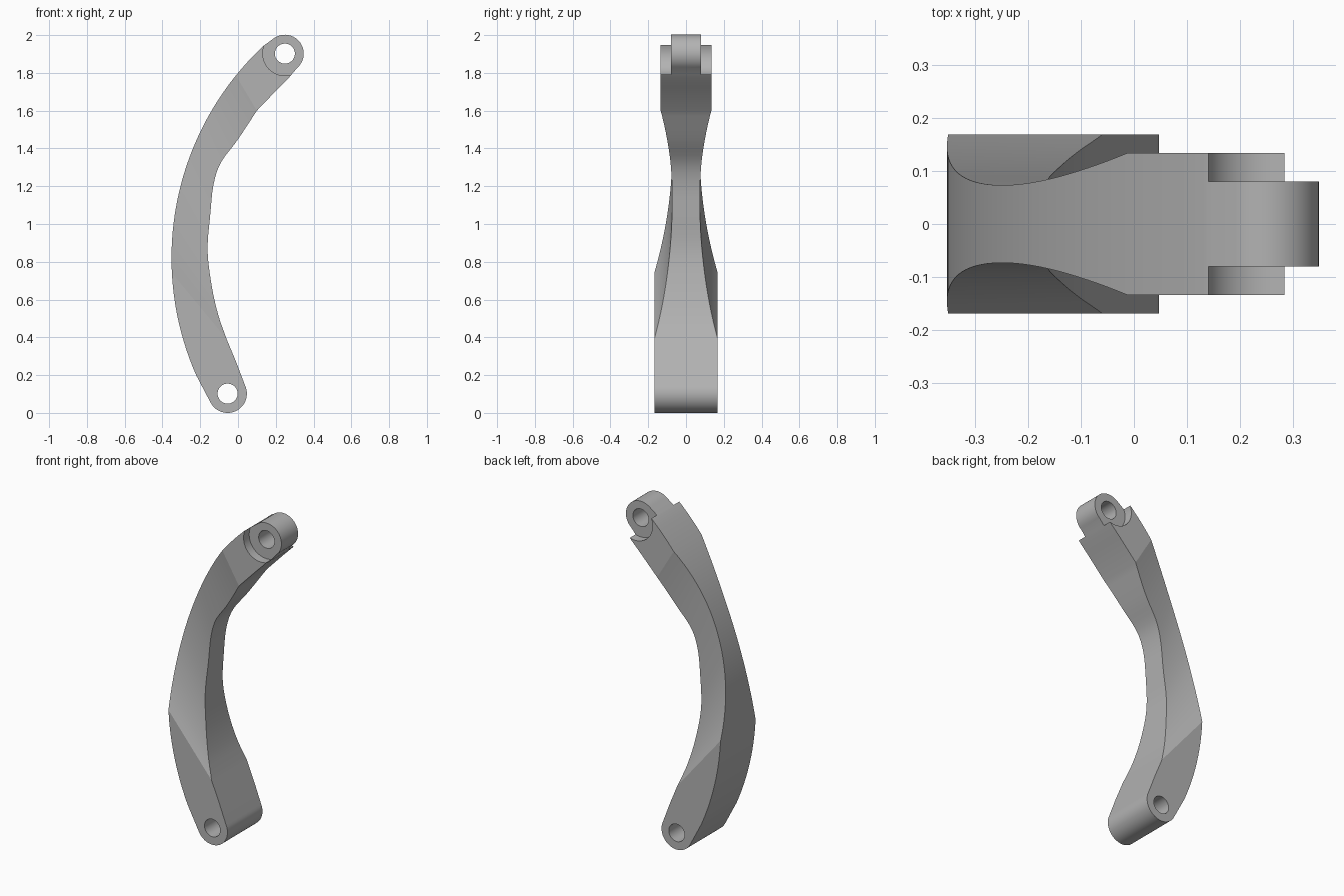
import bpy, bmesh, math
from mathutils import Vector

cube = bpy.data.objects.get("Cube")
if cube:
    bpy.data.objects.remove(cube, do_unlink=True)

grey = bpy.data.materials.new("plain grey")
grey.use_nodes = True
colour = (0.45, 0.45, 0.45, 1)
grey.diffuse_color = colour
grey.node_tree.nodes["Principled BSDF"].inputs["Base Color"].default_value = colour

LOW, HIGH = (-0.055, 0.102), (0.248, 1.902)   # pin centres (x, z)
WIDE, NECK, TIP = 0.168, 0.073, 0.134         # half thicknesses
STEPS = 36


def arc(centre, radius, start, end, n):
    angles = [math.radians(start + (end - start) * i / n) for i in range(n + 1)]
    return [(centre[0] + radius * math.cos(a), centre[1] + radius * math.sin(a)) for a in angles]


def outer(z0, z1, n):
    """Points on the big outer arc between two heights."""
    r, cx, cz = 1.54, 1.188, 0.82
    a0, a1 = (180 - math.degrees(math.asin((z - cz) / r)) for z in (z0, z1))
    return arc((cx, cz), r, a0, a1, n)


def smooth_path(points, n):
    """Evenly spaced points on a smooth curve through the given ones."""
    p = [Vector(q) for q in points]
    p = [2 * p[0] - p[1]] + p + [2 * p[-1] - p[-2]]
    fine = []
    for a, b, c, d in zip(p, p[1:], p[2:], p[3:]):
        for k in range(20):
            t = k / 20
            fine.append(0.5 * (2 * b + (c - a) * t + (2 * a - 5 * b + 4 * c - d) * t * t
                               + (3 * b - a - 3 * c + d) * t ** 3))
    fine.append(p[-2])
    lengths = [0]
    for a, b in zip(fine, fine[1:]):
        lengths.append(lengths[-1] + (b - a).length)
    result, j = [], 0
    for i in range(n + 1):
        s = lengths[-1] * i / n
        while j < len(fine) - 2 and lengths[j + 1] < s:
            j += 1
        f = (s - lengths[j]) / (lengths[j + 1] - lengths[j])
        result.append(tuple(fine[j].lerp(fine[j + 1], f)))
    return result


def half_width(t, waist=0.58):
    if t < waist:
        return NECK + (WIDE - NECK) * ((waist - t) / waist) ** 2
    return NECK + (TIP - NECK) * ((t - waist) / (1 - waist)) ** 2


# Edges of the waisted middle, and outlines of both ends
back_edge = outer(0.74, 1.786, STEPS)
inner_edge = smooth_path([(-0.06, 0.39), (-0.105, 0.52), (-0.14, 0.677), (-0.161, 0.862),
                          (-0.147, 1.048), (-0.13, 1.206), (-0.092, 1.323), (-0.003, 1.444),
                          (0.1, 1.6)], STEPS)
low_outline = (outer(0.74, 0.2, 12)[1:] + arc(LOW, 0.102, 210, 385, 24)
               + [(-0.01, 0.27)])
high_outline = (outer(1.786, 1.94, 4)[1:] + arc(HIGH, 0.1, 125, -50, 24)
                + [(0.27, 1.775), (0.22, 1.725)])

# Arm body
bm = bmesh.new()


def pair(point, w):
    return [bm.verts.new((point[0], side * w, point[1])) for side in (-1, 1)]


def strip(pairs):
    for a, b in zip(pairs, pairs[1:]):
        bm.faces.new((a[0], b[0], b[1], a[1]))


widths = [half_width(i / STEPS) for i in range(STEPS + 1)]
backs = [pair(p, w) for p, w in zip(back_edge, widths)]
inners = [pair(p, w) for p, w in zip(inner_edge, widths)]
strip(backs)
strip(inners)
for i in range(STEPS):
    for side in (0, 1):
        bm.faces.new((backs[i][side], backs[i + 1][side], inners[i + 1][side], inners[i][side]))
for end, outline, w in ((0, low_outline, WIDE), (-1, high_outline, TIP)):
    loop = [backs[end]] + [pair(p, w) for p in outline] + [inners[end]]
    strip(loop)
    for side in (0, 1):
        bm.faces.new([v[side] for v in loop])
bmesh.ops.recalc_face_normals(bm, faces=bm.faces)
mesh = bpy.data.meshes.new("curved_arm")
bm.to_mesh(mesh)
bm.free()
mesh.materials.append(grey)
arm = bpy.data.objects.new("curved_arm", mesh)
bpy.context.collection.objects.link(arm)


def cut(centre, radius, y, depth):
    """Bore a round cut along the y axis."""
    bpy.ops.mesh.primitive_cylinder_add(vertices=48, radius=radius, depth=depth,
                                        location=(centre[0], y, centre[1]),
                                        rotation=(math.pi / 2, 0, 0))
    cutter = bpy.context.object
    cutter.name = "cutter"
    cutter.hide_render = True
    cutter.data.materials.append(grey)
    mod = arm.modifiers.new("cut", "BOOLEAN")
    mod.operation, mod.solver, mod.object = "DIFFERENCE", "EXACT", cutter
    bpy.ops.object.select_all(action="DESELECT")
    bpy.context.view_layer.objects.active = arm
    arm.select_set(True)
    bpy.ops.object.modifier_apply(modifier=mod.name)
    bpy.data.objects.remove(cutter, do_unlink=True)


# Pin holes, then the round shoulders either side of the upper lug
for centre in (LOW, HIGH):
    cut(centre, 0.053, 0, 1)
for side in (-1, 1):
    cut(HIGH, 0.117, side * 0.18, 0.2)

bpy.ops.object.shade_smooth_by_angle(angle=math.radians(12))
